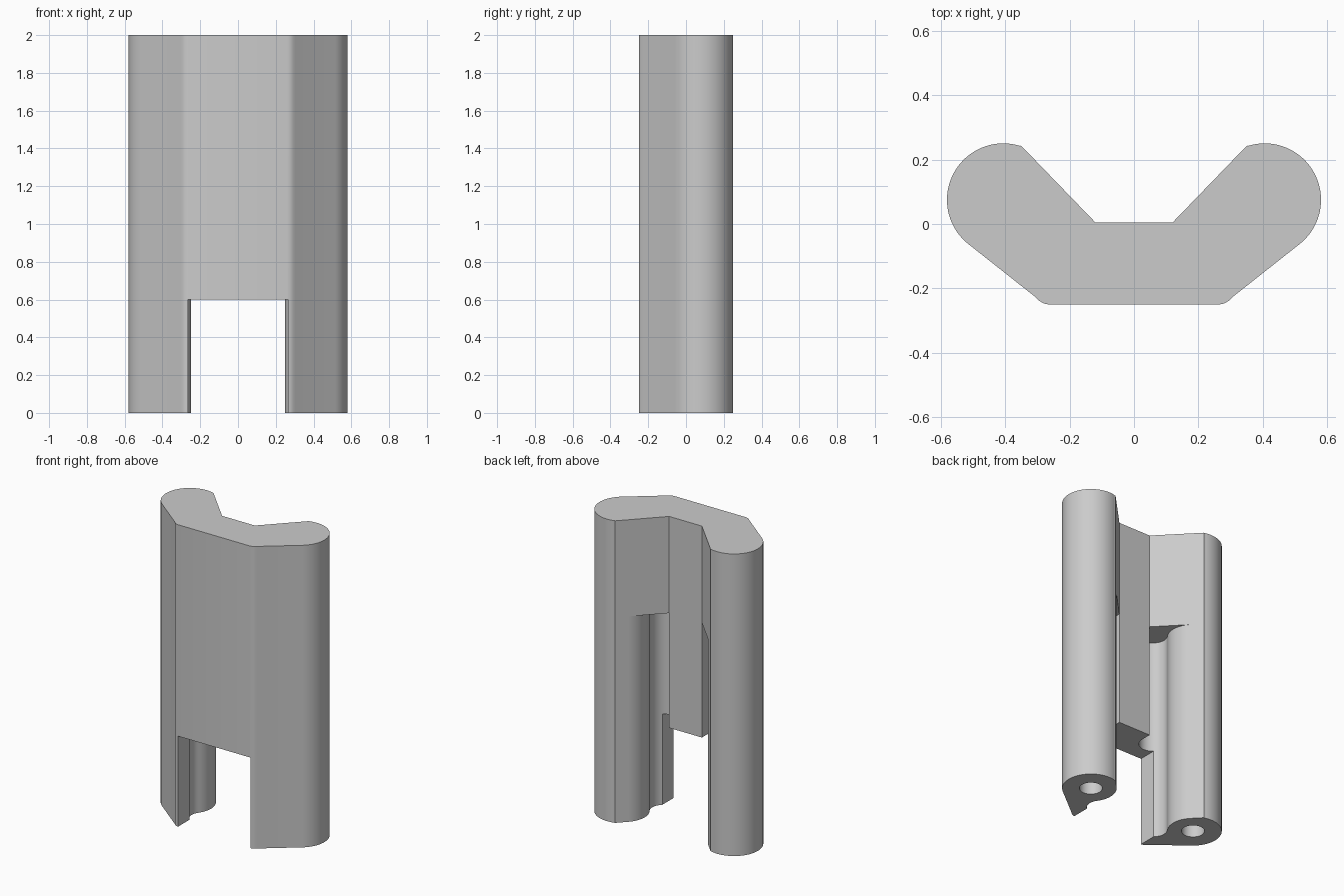
import bpy
import bmesh
from math import radians, sin, cos

if "Cube" in bpy.data.objects:
    bpy.data.objects.remove(bpy.data.objects["Cube"], do_unlink=True)

grey = bpy.data.materials.new("plain_grey")
grey.use_nodes = True
grey.diffuse_color = (0.6, 0.6, 0.6, 1)
grey.node_tree.nodes["Principled BSDF"].inputs["Base Color"].default_value = (0.6, 0.6, 0.6, 1)

LOBE = (0.405, 0.075)      # centre of each rounded side lobe
GROOVE = (0.207, -0.066)   # centre of each groove bottom


def arc(centre, radius, start, end, steps):
    angles = [radians(start + (end - start) * i / steps) for i in range(steps + 1)]
    return [(centre[0] + radius * cos(a), centre[1] + radius * sin(a)) for a in angles]


def mirrored(points):
    return [(-x, y) for x, y in reversed(points)]


def prism(name, outline, bottom, top):
    """Extrude a flat outline between two heights."""
    bm = bmesh.new()
    face = bm.faces.new([bm.verts.new((x, y, bottom)) for x, y in outline])
    extruded = bmesh.ops.extrude_face_region(bm, geom=[face])["geom"]
    verts = [v for v in extruded if isinstance(v, bmesh.types.BMVert)]
    bmesh.ops.translate(bm, verts=verts, vec=(0, 0, top - bottom))
    bmesh.ops.recalc_face_normals(bm, faces=bm.faces)
    mesh = bpy.data.meshes.new(name)
    bm.to_mesh(mesh)
    bm.free()
    mesh.materials.append(grey)
    obj = bpy.data.objects.new(name, mesh)
    bpy.context.collection.objects.link(obj)
    return obj


# Main body: two lobes joined by a flat front plate
half = [(0.12, 0.005), (0.35, 0.243)]
half += arc(LOBE, 0.175, 107, -51.6, 40)
half += [(0.305, -0.227), (0.293, -0.239), (0.278, -0.247), (0.262, -0.25)]
body = prism("channel_body", half + mirrored(half), 0, 2)

# Side clearance: groove beside the centre block, curving round the lobe
clearance = [(0.12, 0.35)]
clearance += arc(GROOVE, 0.087, 180, 395.5, 32)
clearance += arc(LOBE, 0.156, 215.5, 136, 20)[1:]
clearance += [(0.2, 0.35)]

# Front opening, narrower behind so the lobes stay whole
opening = [(0.265, -0.4), (0.265, -0.115), (0.15, -0.115), (0.15, 0.2)]

cutters = [
    prism("groove_cutter_left", clearance, -0.1, 1.36),
    prism("groove_cutter_right", mirrored(clearance), -0.1, 1.36),
    prism("opening_cutter", opening + mirrored(opening), -0.1, 0.6),
]
# Blind holes under the lobes
hole = arc(LOBE, 0.07, 0, 348.75, 31)
cutters += [
    prism("hole_cutter_left", hole, -0.1, 0.8),
    prism("hole_cutter_right", mirrored(hole), -0.1, 0.8),
]

bpy.ops.object.select_all(action="DESELECT")
bpy.context.view_layer.objects.active = body
body.select_set(True)
for cutter in cutters:
    cutter.hide_render = True
    mod = body.modifiers.new("cut", "BOOLEAN")
    mod.operation = "DIFFERENCE"
    mod.solver = "EXACT"
    mod.object = cutter
    bpy.ops.object.modifier_apply(modifier=mod.name)
    bpy.data.objects.remove(cutter, do_unlink=True)

bpy.ops.object.shade_smooth_by_angle(angle=radians(30))
